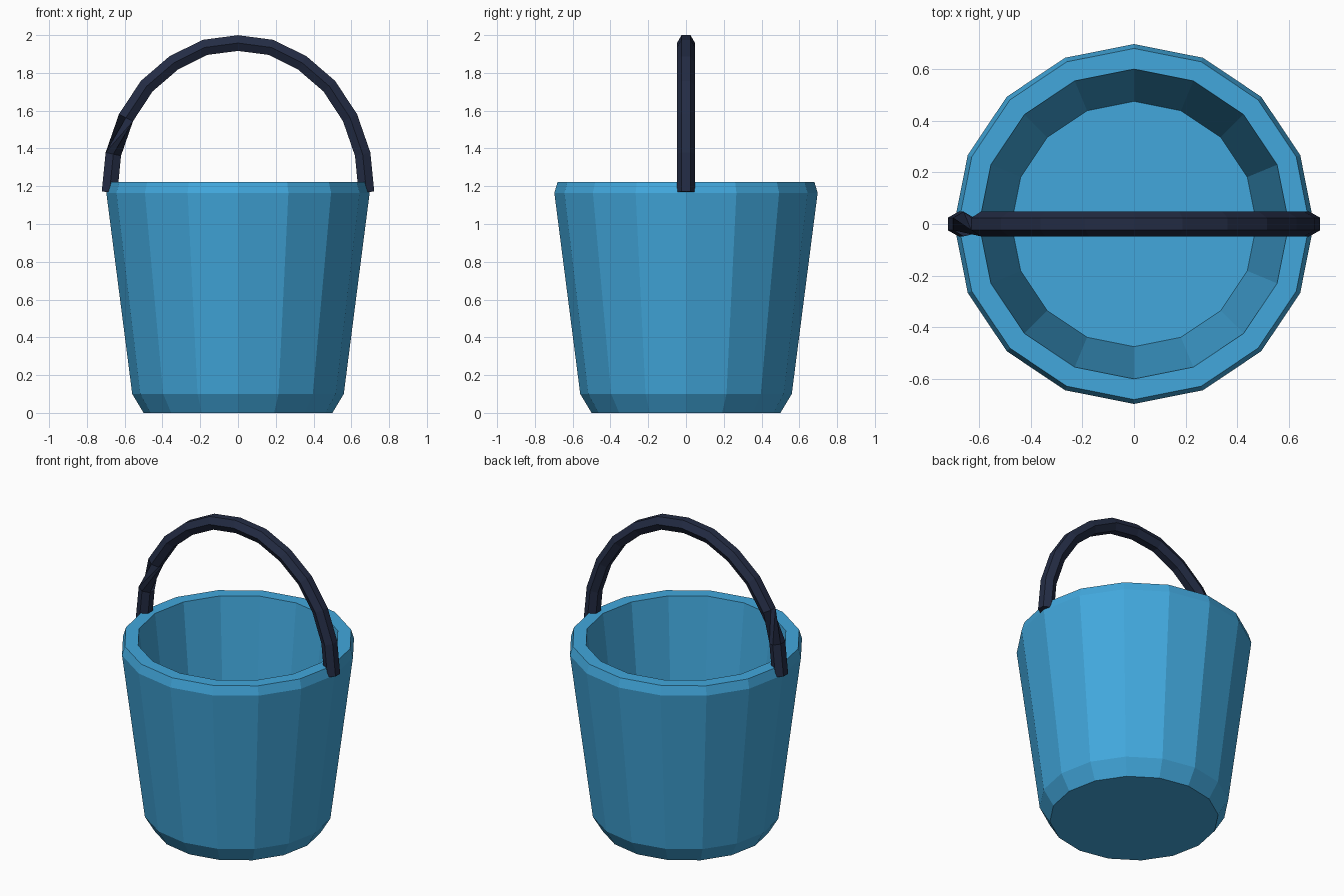
import bpy, bmesh, math
from mathutils import Vector

if "Cube" in bpy.data.objects:
    bpy.data.objects.remove(bpy.data.objects["Cube"], do_unlink=True)


def material(name, rgb):
    mat = bpy.data.materials.new(name)
    mat.use_nodes = True
    mat.diffuse_color = (*rgb, 1)
    mat.node_tree.nodes["Principled BSDF"].inputs["Base Color"].default_value = (*rgb, 1)
    return mat


def loft(name, rings, shifts, mat):
    """Join rings of points into a closed, flat-shaded tube; shifts twist each span."""
    bm = bmesh.new()
    loops = [[bm.verts.new(p) for p in ring] for ring in rings]
    n = len(loops[0])
    for lower, upper, s in zip(loops, loops[1:], shifts):
        for i in range(n):
            j = (i + 1) % n
            bm.faces.new((lower[i], lower[j], upper[(j + s) % n], upper[(i + s) % n]))
    bm.faces.new(loops[0][::-1])
    bm.faces.new(loops[-1])
    bmesh.ops.recalc_face_normals(bm, faces=bm.faces)
    mesh = bpy.data.meshes.new(name)
    bm.to_mesh(mesh)
    bm.free()
    mesh.materials.append(mat)
    obj = bpy.data.objects.new(name, mesh)
    bpy.context.collection.objects.link(obj)
    return obj


blue = material("bucket blue", (0.054, 0.39, 0.72))
navy = material("handle navy", (0.017, 0.025, 0.058))

# Bucket: radius and height, up the outside, over the rim, down to the inner floor
SIDES = 16
profile = [(0.5, 0), (0.56, 0.1), (0.697, 1.165), (0.68, 1.222), (0.6, 1.222), (0.475, 0.15)]
angles = [math.tau * i / SIDES for i in range(SIDES)]
rings = [[(r * math.cos(a), r * math.sin(a), z) for a in angles] for r, z in profile]
loft("bucket", rings, [0] * (len(profile) - 1), blue)

# Handle: hexagonal bar along a mirrored arch, with one twisted span on the right
half = [(0.68, 1.168), (0.66, 1.37), (0.593, 1.563), (0.483, 1.73), (0.34, 1.853), (0.175, 1.935)]
path = [Vector((-x, 0, z)) for x, z in half] + [Vector((0, 0, 1.958))]
path += [Vector((x, 0, z)) for x, z in reversed(half)]
RADIUS = 0.048
rings = []
for i, p in enumerate(path):
    tangent = (path[min(i + 1, len(path) - 1)] - path[max(i - 1, 0)]).normalized()
    side = Vector((0, 1, 0))
    out = tangent.cross(side)
    rings.append([p + RADIUS * (math.cos(k * math.pi / 3) * side + math.sin(k * math.pi / 3) * out)
                  for k in range(6)])
shifts = [2 if i == 1 else 0 for i in range(len(path) - 1)]
loft("handle", rings, shifts, navy)
